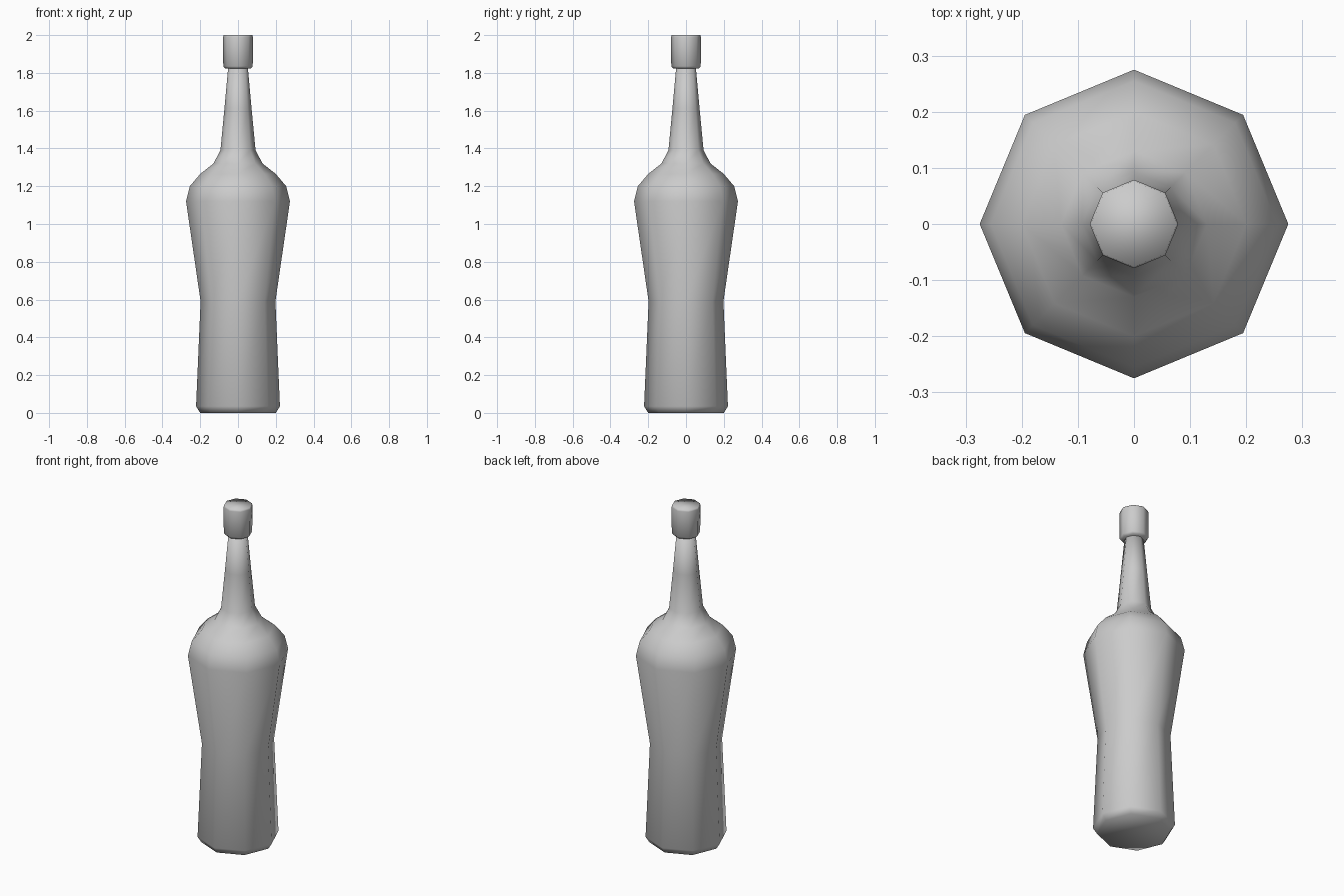
import bpy, bmesh
from math import cos, sin, tau

if "Cube" in bpy.data.objects:
    bpy.data.objects.remove(bpy.data.objects["Cube"])

SIDES = 8


def lathe(name, profile):
    """Revolve (radius, height) points into a closed, smooth octagonal solid."""
    bm = bmesh.new()
    rings = [[bm.verts.new((r * cos(tau * i / SIDES), r * sin(tau * i / SIDES), z))
              for i in range(SIDES)] for r, z in profile]
    for low, high in zip(rings, rings[1:]):
        for i in range(SIDES):
            j = (i + 1) % SIDES
            bm.faces.new((low[i], low[j], high[j], high[i]))
    bm.faces.new(rings[0][::-1])
    bm.faces.new(rings[-1])
    for face in bm.faces:
        face.smooth = True
    mesh = bpy.data.meshes.new(name)
    bm.to_mesh(mesh)
    bm.free()
    obj = bpy.data.objects.new(name, mesh)
    bpy.context.collection.objects.link(obj)
    return obj


# Glass body: chamfered foot, pinched waist, round shoulder, tapered neck
lathe("bottle_body", [
    (0.20, 0.0), (0.222, 0.035), (0.198, 0.59), (0.275, 1.12),
    (0.255, 1.20), (0.20, 1.265), (0.13, 1.32), (0.093, 1.39),
    (0.072, 1.61), (0.052, 1.83),
])

# Cap on top of the neck
lathe("bottle_cap", [
    (0.068, 1.823), (0.078, 1.835), (0.079, 1.99), (0.076, 2.0),
])
